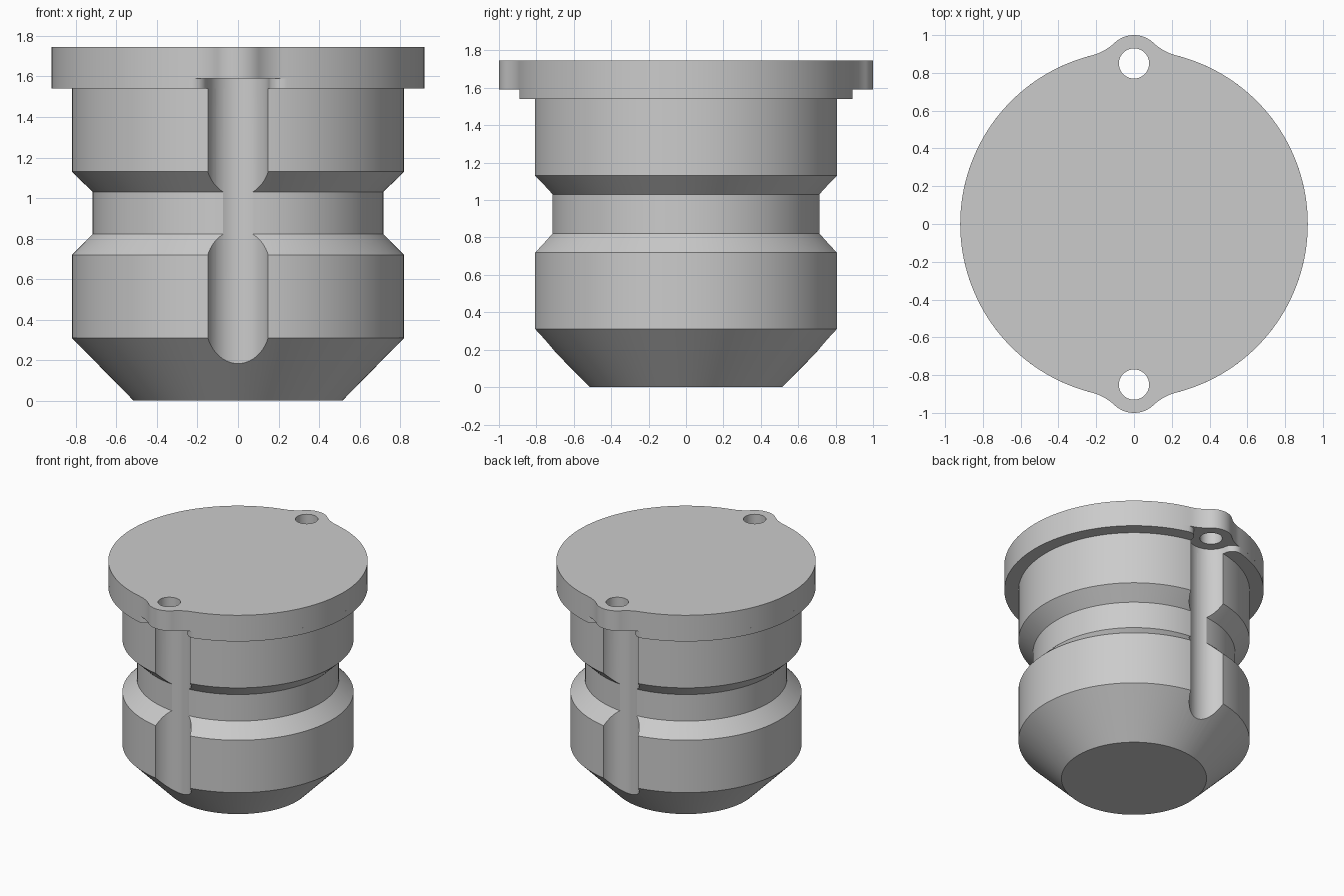
import bpy, bmesh, math
from mathutils import Vector

cube = bpy.data.objects.get("Cube")
if cube:
    bpy.data.objects.remove(cube)

grey = bpy.data.materials.new("plain grey")
grey.use_nodes = True
grey.diffuse_color = (0.6, 0.6, 0.6, 1)
grey.node_tree.nodes["Principled BSDF"].inputs["Base Color"].default_value = (0.6, 0.6, 0.6, 1)

DISC_R = 0.92      # flange radius
BOLT_Y = 0.85      # bolt centre distance
LUG_R = 0.15
GROOVE_R = 0.155
HOLE_R = 0.08


def make_object(name, bm):
    bmesh.ops.recalc_face_normals(bm, faces=bm.faces[:])
    mesh = bpy.data.meshes.new(name)
    bm.to_mesh(mesh)
    bm.free()
    mesh.materials.append(grey)
    obj = bpy.data.objects.new(name, mesh)
    bpy.context.collection.objects.link(obj)
    return obj


def activate(obj):
    bpy.ops.object.select_all(action='DESELECT')
    obj.select_set(True)
    bpy.context.view_layer.objects.active = obj


def prism(name, outline, z0, z1):
    bm = bmesh.new()
    face = bm.faces.new([bm.verts.new((p.x, p.y, z0)) for p in outline])
    ext = bmesh.ops.extrude_face_region(bm, geom=[face], use_keep_orig=True)
    verts = [g for g in ext["geom"] if isinstance(g, bmesh.types.BMVert)]
    bmesh.ops.translate(bm, verts=verts, vec=(0, 0, z1 - z0))
    return make_object(name, bm)


def lathe(name, profile, steps=128):
    bm = bmesh.new()
    verts = [bm.verts.new((r, 0, z)) for r, z in profile]
    edges = [bm.edges.new(pair) for pair in zip(verts, verts[1:])]
    bmesh.ops.spin(bm, geom=verts + edges, axis=(0, 0, 1), cent=(0, 0, 0),
                   angle=math.tau, steps=steps)
    bmesh.ops.remove_doubles(bm, verts=bm.verts[:], dist=1e-4)
    return make_object(name, bm)


def cut_bolt_cylinders(obj, radius, z0, z1):
    for side in (-1, 1):
        ring = [Vector((radius * math.cos(a), side * BOLT_Y + radius * math.sin(a)))
                for a in (math.tau * i / 64 for i in range(64))]
        cutter = prism("bolt_cutter", ring, z0, z1)
        cutter.hide_render = True
        mod = obj.modifiers.new("bolt cut", 'BOOLEAN')
        mod.operation = 'DIFFERENCE'
        mod.solver = 'EXACT'
        mod.object = cutter
        activate(obj)
        bpy.ops.object.modifier_apply(modifier=mod.name)
        bpy.data.objects.remove(cutter)


def arc(centre, start, end, n):
    """Points along the shorter arc from start to end."""
    a, b = start - centre, end - centre
    sweep = math.atan2(a.x * b.y - a.y * b.x, a.dot(b))
    t0 = math.atan2(a.y, a.x)
    return [centre + a.length * Vector((math.cos(t0 + sweep * i / n),
                                        math.sin(t0 + sweep * i / n)))
            for i in range(n + 1)]


def flange_outline(bolt_r, fillet, outward):
    """Disc blended by tangent fillets into a lug (outward) or a notch."""
    bolt = Vector((0, BOLT_Y))
    d0 = DISC_R + fillet if outward else DISC_R - fillet
    d1 = bolt_r + fillet
    cy = (d0 ** 2 - d1 ** 2 + BOLT_Y ** 2) / (2 * BOLT_Y)
    centre = Vector((math.sqrt(d0 ** 2 - cy ** 2), cy))
    on_disc = centre.normalized() * DISC_R
    on_bolt = bolt + (centre - bolt).normalized() * bolt_r
    tip = bolt + Vector((0, bolt_r if outward else -bolt_r))
    origin = Vector((0, 0))
    quarter = (arc(origin, Vector((DISC_R, 0)), on_disc, 32)
               + arc(centre, on_disc, on_bolt, 12)[1:]
               + arc(bolt, on_bolt, tip, 14)[1:])
    half = quarter + [Vector((-p.x, p.y)) for p in reversed(quarter[:-1])]
    return half + [Vector((p.x, -p.y)) for p in reversed(half[1:-1])]


# Plug body with waist and chamfered foot, grooved front and back
body = lathe("plug_body", [(0, 0), (0.515, 0), (0.82, 0.31), (0.82, 0.72),
                           (0.717, 0.822), (0.717, 1.03), (0.82, 1.13),
                           (0.82, 1.54), (0, 1.54)])
cut_bolt_cylinders(body, GROOVE_R, -0.1, 1.7)

# Flange: notched lower layer and lugged upper layer with bolt holes
lower = prism("flange_lower", flange_outline(GROOVE_R, 0.07, False), 1.54, 1.59)
upper = prism("flange_upper", flange_outline(LUG_R, 0.28, True), 1.59, 1.745)
cut_bolt_cylinders(upper, HOLE_R, 1.4, 1.9)

for part in (body, lower, upper):
    activate(part)
    bpy.ops.object.shade_smooth_by_angle(angle=math.radians(25))
